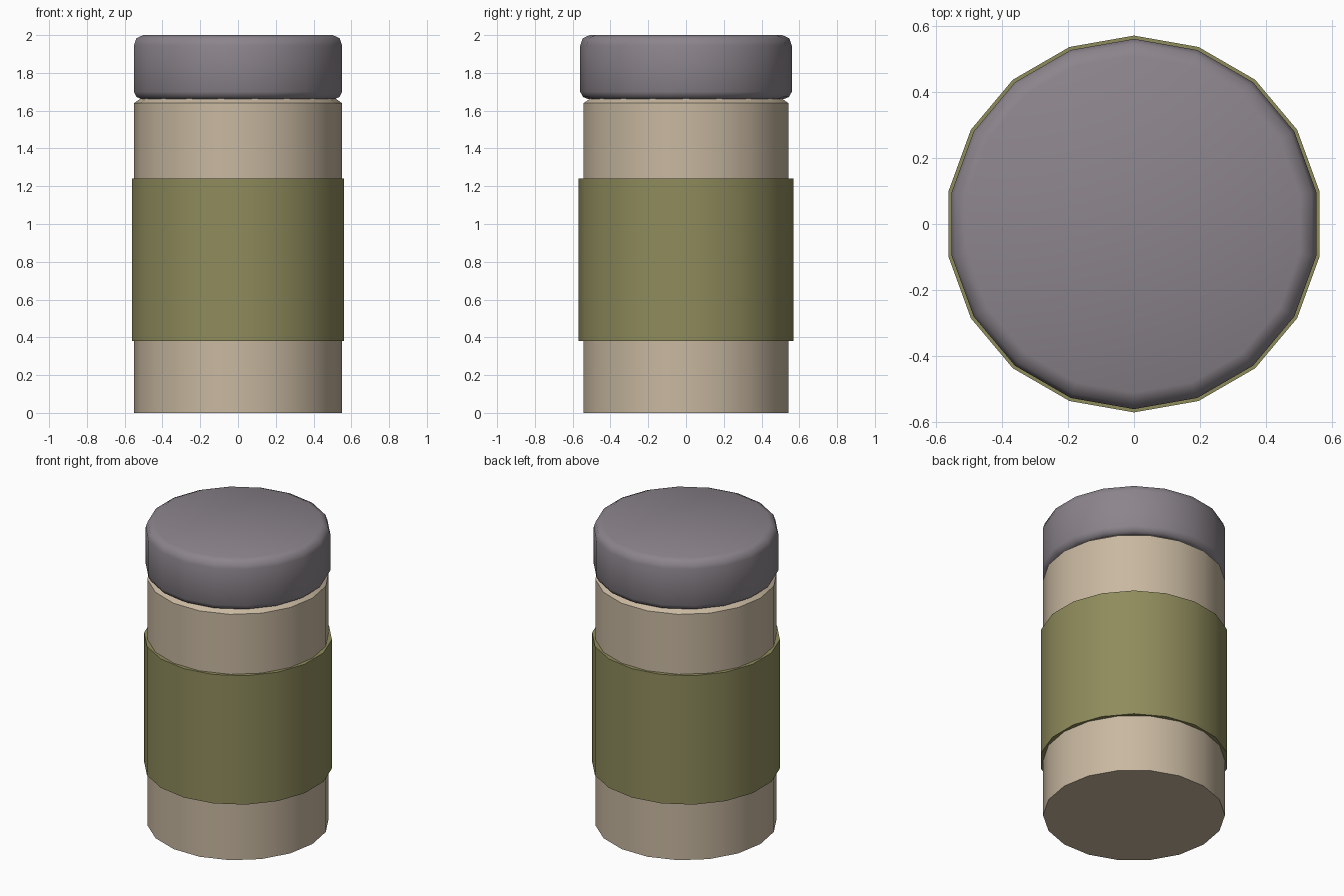
import bpy, bmesh, math

if "Cube" in bpy.data.objects:
    bpy.data.objects.remove(bpy.data.objects["Cube"])

SIDES = 18


def material(name, color):
    m = bpy.data.materials.new(name)
    m.diffuse_color = (*color, 1)
    m.use_nodes = True
    m.node_tree.nodes["Principled BSDF"].inputs["Base Color"].default_value = m.diffuse_color
    return m


def turned(name, profile, mat, start, closed=False, angle=30):
    """Revolve (radius, z) points; caps the ends, or closes the loop into a ring."""
    bm = bmesh.new()
    rings = []
    for r, z in profile:
        rings.append([bm.verts.new((r * math.cos(start + i * math.tau / SIDES),
                                    r * math.sin(start + i * math.tau / SIDES), z))
                      for i in range(SIDES)])
    pairs = list(zip(rings, rings[1:]))
    if closed:
        pairs.append((rings[-1], rings[0]))
    else:
        bm.faces.new(rings[0][::-1])
        bm.faces.new(rings[-1])
    for a, b in pairs:
        for i in range(SIDES):
            j = (i + 1) % SIDES
            bm.faces.new((a[i], a[j], b[j], b[i]))
    bmesh.ops.recalc_face_normals(bm, faces=bm.faces)
    mesh = bpy.data.meshes.new(name)
    bm.to_mesh(mesh)
    bm.free()
    mesh.materials.append(mat)
    ob = bpy.data.objects.new(name, mesh)
    bpy.context.collection.objects.link(ob)
    bpy.ops.object.select_all(action='DESELECT')
    ob.select_set(True)
    bpy.context.view_layer.objects.active = ob
    bpy.ops.object.shade_smooth_by_angle(angle=math.radians(angle))
    return ob


beige = material("warm beige", (0.578, 0.479, 0.352))
olive = material("olive green", (0.275, 0.262, 0.107))
grey = material("mauve grey", (0.262, 0.235, 0.262))

ON_X = 0             # a corner points along x
ON_Y = math.pi / 2   # a corner points along y

# Jar body with a sloped shoulder and a short neck inside the lid
turned("jar_body", [(0.55, 0), (0.55, 1.64), (0.515, 1.665), (0.515, 1.70)], beige, ON_X)

# Label sleeve wrapped around the body
turned("label_band", [(0.57, 0.38), (0.57, 1.24), (0.53, 1.24), (0.53, 0.38)],
       olive, ON_Y, closed=True)

# Lid with rounded rims
turned("lid", [(0.52, 1.662), (0.545, 1.672), (0.56, 1.70), (0.56, 1.945),
               (0.547, 1.983), (0.51, 2.0)], grey, ON_Y, angle=60)
